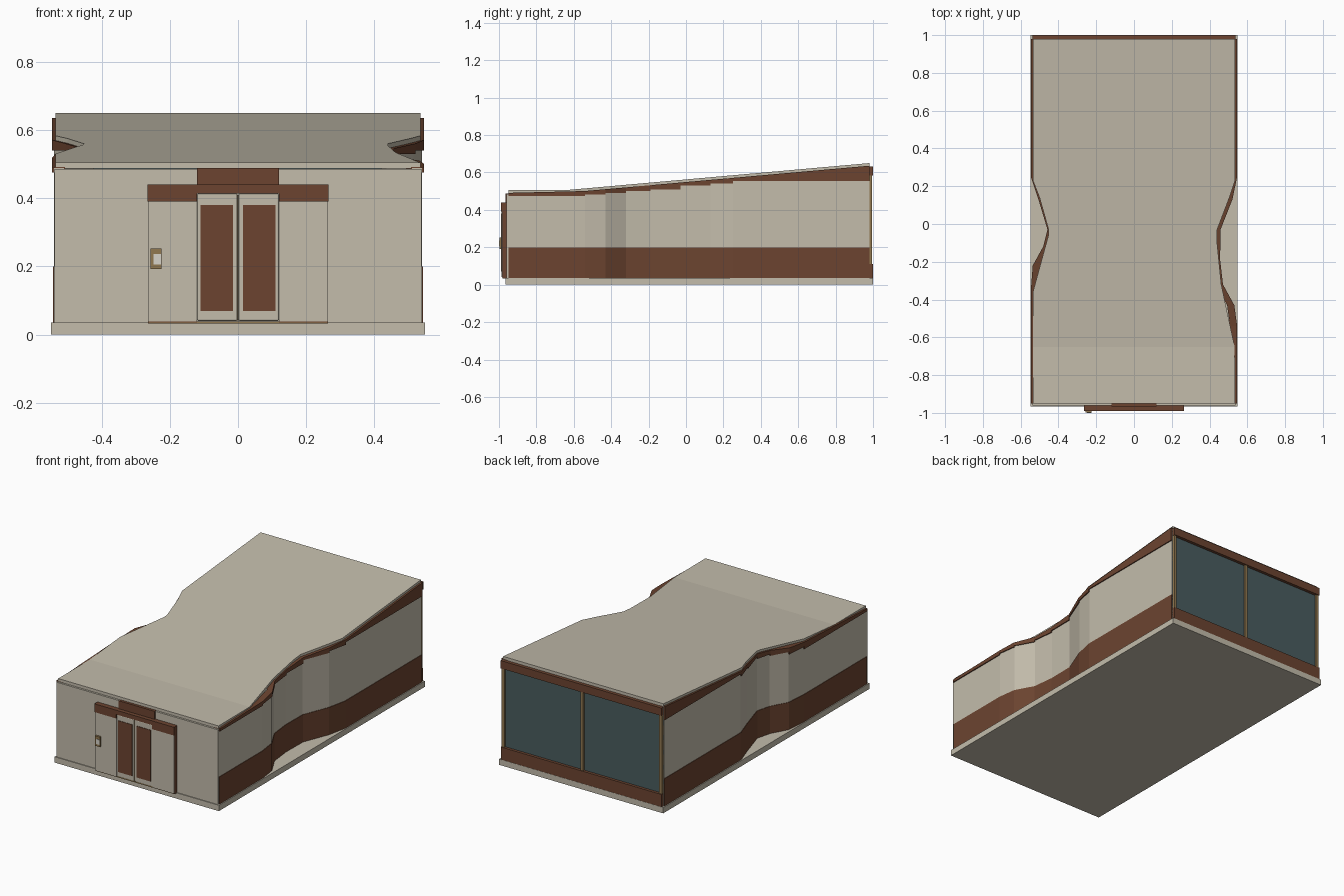
import bpy

cube = bpy.data.objects.get("Cube")
if cube:
    bpy.data.objects.remove(cube)


def material(name, rgb):
    lin = [((c / 255 + 0.055) / 1.055) ** 2.4 for c in rgb] + [1]
    m = bpy.data.materials.new(name)
    m.use_nodes = True
    m.diffuse_color = lin
    m.node_tree.nodes["Principled BSDF"].inputs["Base Color"].default_value = lin
    return m


CREAM = material("cream render", (195, 188, 171))
BROWN = material("brown cladding", (108, 68, 48))
GLASS = material("teal glass", (73, 92, 95))
TAN = material("tan metal", (145, 120, 80))
PALE = material("pale screen", (215, 212, 202))


def mesh_object(name, verts, faces, mat):
    me = bpy.data.meshes.new(name)
    me.from_pydata(verts, [], faces)
    me.materials.append(mat)
    ob = bpy.data.objects.new(name, me)
    bpy.context.collection.objects.link(ob)
    return ob


# Corner order: four points of one end section, then four of the other
HEX = [(3, 2, 1, 0), (4, 5, 6, 7), (0, 1, 5, 4), (1, 2, 6, 5), (2, 3, 7, 6), (3, 0, 4, 7)]


def box(name, x, y, z, mat, bevel=0):
    verts = [(a, b, c) for c in z for a, b in
             ((x[0], y[0]), (x[1], y[0]), (x[1], y[1]), (x[0], y[1]))]
    ob = mesh_object(name, verts, HEX, mat)
    if bevel:
        mod = ob.modifiers.new("soft corners", "BEVEL")
        mod.width = bevel
        mod.segments = 2
    return ob


def roof_z(y):
    return 0.505 + max(0, y + 0.65) * 0.089


def ribbon(name, path, lows, high, out, depth, side, mat):
    """Wall strip along a plan path; each stretch has its own lower edge."""
    verts, faces = [], []
    for (p, q), low in zip(zip(path, path[1:]), lows):
        n = len(verts)
        for y, x in (p, q):
            a, b = side * (x + out), side * (x - depth)
            h = high(y)
            verts += [(a, y, low), (a, y, h), (b, y, h), (b, y, low)]
        for f in HEX:
            f = f if side > 0 else f[::-1]
            faces.append([n + i for i in f])
    return mesh_object(name, verts, faces, mat)


# Floor slab
box("floor_slab", (-0.548, 0.548), (-0.965, 1.0), (0, 0.035), CREAM)

# Side walls: plan paths from back to front, with lower edges of the top trim
right_path = [(0.98, 0.54), (0.25, 0.54), (0.13, 0.515), (-0.03, 0.452), (-0.19, 0.45),
              (-0.32, 0.465), (-0.43, 0.525), (-0.54, 0.54), (-0.95, 0.54)]
right_trim = [0.555, 0.54, 0.53, 0.51, 0.5, 0.49, 0.483, 0.475]
left_path = [(0.98, 0.54), (0.25, 0.54), (0.13, 0.5), (-0.03, 0.452), (-0.12, 0.475),
             (-0.22, 0.53), (-0.35, 0.54), (-0.95, 0.54)]
left_trim = [0.555, 0.54, 0.53, 0.515, 0.505, 0.49, 0.475]

for label, side, path, trim in (("right", 1, right_path, right_trim),
                                ("left", -1, left_path, left_trim)):
    def under_roof(y):
        return roof_z(y) - 0.014

    floor = [0.035] * len(trim)
    ribbon(label + "_wall", path, floor, lambda y: under_roof(y) - 0.002, 0, 0.03, side, CREAM)
    ribbon(label + "_wall_base", path, floor, lambda y: 0.2, 0.003, 0.028, side, BROWN)
    ribbon(label + "_wall_trim", path, trim, under_roof, 0.006, 0.032, side, BROWN)


# Roof: sloped sheet with waisted edges
def edge_at(path, y):
    for (y0, x0), (y1, x1) in zip(path, path[1:]):
        if y1 <= y <= y0:
            return x0 + (x1 - x0) * (y0 - y) / (y0 - y1)
    return path[-1][1]


right_edge = [(0.98, 0.535), (0.23, 0.535), (0.14, 0.505), (-0.03, 0.44), (-0.1, 0.44),
              (-0.32, 0.462), (-0.65, 0.533), (-0.95, 0.535)]
left_edge = [(0.98, 0.535), (0.23, 0.535), (0.14, 0.5), (-0.03, 0.452), (-0.06, 0.453),
             (-0.14, 0.475), (-0.36, 0.535), (-0.95, 0.535)]
stations = sorted({y for y, x in right_edge + left_edge})
verts, faces = [], []
for y in stations:
    a, b, h = -edge_at(left_edge, y), edge_at(right_edge, y), roof_z(y)
    verts += [(a, y, h), (a, y, h - 0.018), (b, y, h - 0.018), (b, y, h)]
for i in range(len(stations) - 1):
    n = 4 * i
    for k in range(4):
        j = (k + 1) % 4
        faces.append((n + k, n + 4 + k, n + 4 + j, n + j))
last = len(verts) - 4
faces += [(0, 1, 2, 3), (last + 3, last + 2, last + 1, last)]
mesh_object("roof", verts, faces, CREAM)

# Front wall
box("front_wall", (-0.538, 0.538), (-0.96, -0.93), (0.035, 0.486), CREAM)
box("front_upper_panel", (-0.12, 0.12), (-0.966, -0.946), (0.43, 0.488), BROWN)

# Entrance: side panels, header and sliding doors
for label, s in (("right", 1), ("left", -1)):
    def span(a, b):
        return tuple(sorted((s * a, s * b)))

    box(label + "_entrance_panel", span(0.12, 0.264), (-0.982, -0.955), (0.035, 0.4), BROWN)
    box(label + "_entrance_face", span(0.12, 0.264), (-0.985, -0.982), (0.038, 0.39), CREAM)
    box(label + "_header_end", span(0.12, 0.266), (-0.99, -0.955), (0.39, 0.44), BROWN)
    box(label + "_door", span(0.002, 0.12), (-0.986, -0.955), (0.04, 0.414), CREAM, 0.004)
    box(label + "_door_panel", span(0.015, 0.11), (-0.989, -0.984), (0.07, 0.38), BROWN)
box("header", (-0.12, 0.12), (-0.99, -0.955), (0.414, 0.44), BROWN)
box("door_seam", (-0.002, 0.002), (-0.984, -0.955), (0.04, 0.41), TAN)
box("threshold", (-0.264, 0.264), (-0.98, -0.955), (0.032, 0.039), TAN)

# Keypad beside the doors
box("keypad", (-0.256, -0.224), (-0.997, -0.98), (0.192, 0.252), TAN)
box("keypad_screen", (-0.248, -0.226), (-1.0, -0.995), (0.206, 0.236), PALE)

# Back window wall
box("back_window", (-0.535, 0.535), (0.96, 0.982), (0.09, 0.6), GLASS)
box("back_sill", (-0.537, 0.537), (0.965, 0.999), (0.035, 0.11), BROWN)
box("back_lintel", (-0.537, 0.537), (0.965, 1.0), (0.585, 0.632), BROWN)
for label, x in (("left", -0.526), ("middle", 0), ("right", 0.526)):
    box(label + "_window_post", (x - 0.009, x + 0.009), (0.968, 0.994), (0.105, 0.59), TAN)
